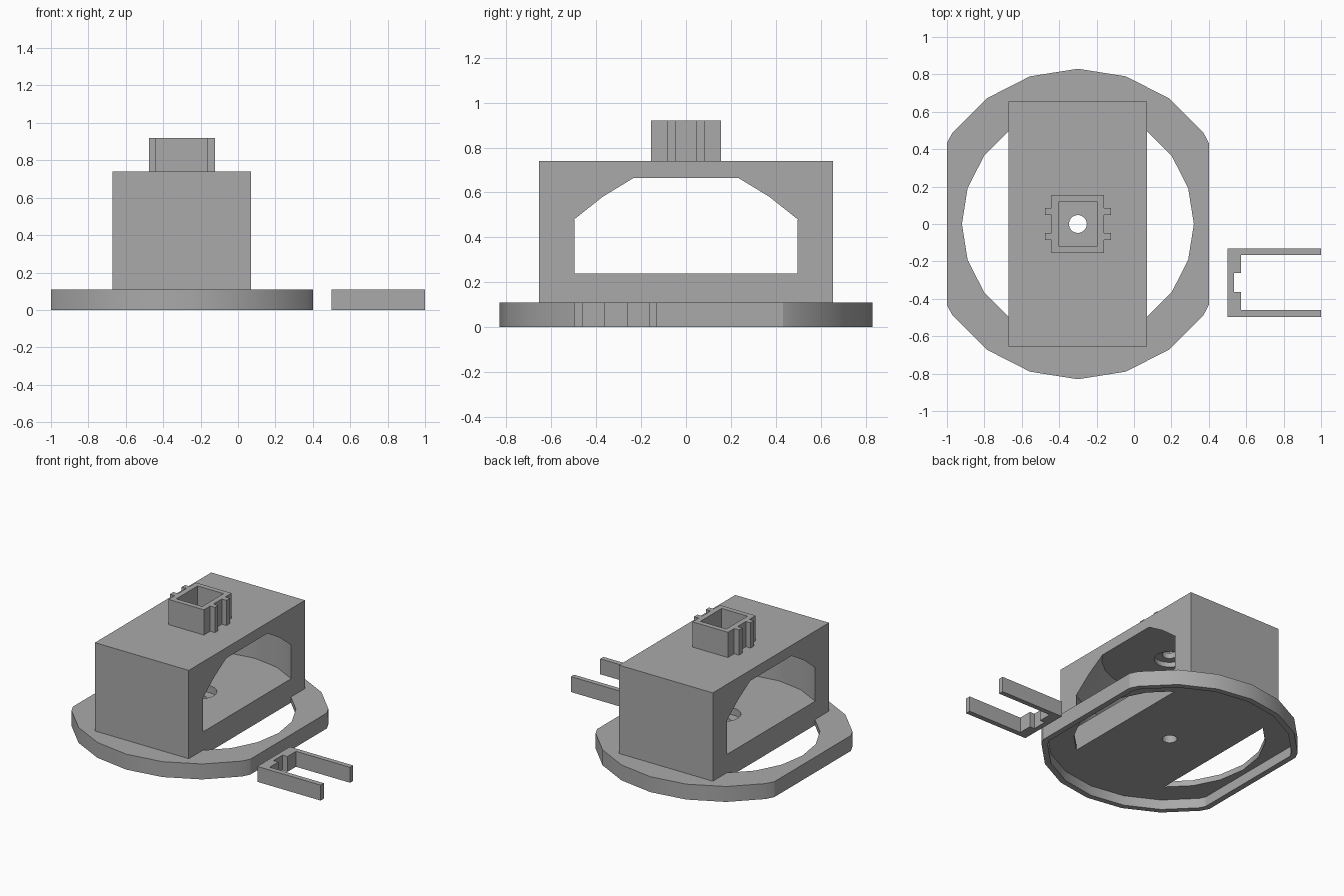
import bpy
import math

cube = bpy.data.objects.get("Cube")
if cube:
    bpy.data.objects.remove(cube, do_unlink=True)

CX = -0.30          # shared axis of base, housing and post

grey = bpy.data.materials.new("plain_grey")
grey.use_nodes = True
grey.diffuse_color = (0.4, 0.4, 0.4, 1)
grey.node_tree.nodes["Principled BSDF"].inputs["Base Color"].default_value = (0.4, 0.4, 0.4, 1)


def finish(name):
    ob = bpy.context.object
    ob.name = ob.data.name = name
    ob.data.materials.clear()
    ob.data.materials.append(grey)
    return ob


def box(name, x0, x1, y0, y1, z0, z1):
    bpy.ops.mesh.primitive_cube_add(size=1, location=((x0 + x1) / 2, (y0 + y1) / 2, (z0 + z1) / 2))
    ob = finish(name)
    ob.scale = (x1 - x0, y1 - y0, z1 - z0)
    bpy.ops.object.transform_apply(location=True, rotation=True, scale=True)
    return ob


def centred_box(name, hx, hy, z0, z1):
    return box(name, CX - hx, CX + hx, -hy, hy, z0, z1)


def drum(name, r0, r1, z0, z1, sides=20):
    bpy.ops.mesh.primitive_cone_add(vertices=sides, radius1=r0, radius2=r1, depth=z1 - z0,
                                    location=(CX, 0, (z0 + z1) / 2))
    ob = finish(name)
    bpy.ops.object.transform_apply(location=True, rotation=True, scale=True)
    return ob


def combine(target, tool, operation):
    mod = target.modifiers.new(operation.lower(), "BOOLEAN")
    mod.operation = operation
    mod.solver = "EXACT"
    mod.object = tool
    bpy.ops.object.select_all(action="DESELECT")
    bpy.context.view_layer.objects.active = target
    target.select_set(True)
    bpy.ops.object.modifier_apply(modifier=mod.name)
    bpy.data.objects.remove(tool, do_unlink=True)
    return target


def cut(target, tool):
    return combine(target, tool, "DIFFERENCE")


def trimmed_drum(name, radius, half_width, z0, z1):
    # Round plate with two opposite straight sides
    return combine(drum(name, radius, radius, z0, z1),
                   centred_box("trim", half_width, 1, z0 - 0.1, z1 + 0.1), "INTERSECT")


def shade(ob):
    bpy.ops.object.select_all(action="DESELECT")
    bpy.context.view_layer.objects.active = ob
    ob.select_set(True)
    bpy.ops.object.shade_smooth_by_angle(angle=math.radians(25))


# Base ring with a shallow recess underneath
base = trimmed_drum("base_ring", 0.83, 0.70, 0, 0.11)
cut(base, trimmed_drum("recess", 0.79, 0.66, -0.05, 0.07))
cut(base, drum("opening", 0.62, 0.62, -0.1, 0.2))

# Housing with a round chamber, sloped ceiling and screw holes
housing = centred_box("housing", 0.37, 0.655, 0.07, 0.74)
cut(housing, drum("chamber", 0.62, 0.62, 0.24, 0.482))
cut(housing, drum("chamber_roof", 0.628, 0.439, 0.478, 0.665, 24))
cut(housing, drum("floor_counterbore", 0.11, 0.11, 0.19, 0.30))
cut(housing, drum("roof_counterbore", 0.10, 0.10, 0.60, 0.70))
cut(housing, drum("screw_hole", 0.048, 0.048, 0, 0.9))

# Hollow post with paired guide ribs on both sides
post = centred_box("socket_post", 0.14, 0.156, 0.74, 0.92)
for side in (-1, 1):
    for y in (-0.066, 0.066):
        xs = sorted((CX + side * 0.12, CX + side * 0.177))
        combine(post, box("rib", *xs, y - 0.019, y + 0.019, 0.74, 0.92), "UNION")
cut(post, centred_box("post_cavity", 0.102, 0.12, 0.70, 1))

# Loose two-armed clip with a notched back
clip = box("clip", 0.5, 1.0, -0.497, -0.13, 0, 0.11)
cut(clip, box("clip_gap", 0.573, 1.1, -0.461, -0.165, -0.1, 0.2))
cut(clip, box("clip_notch", 0.535, 0.6, -0.364, -0.262, -0.1, 0.2))

for part in (base, housing, post, clip):
    shade(part)
